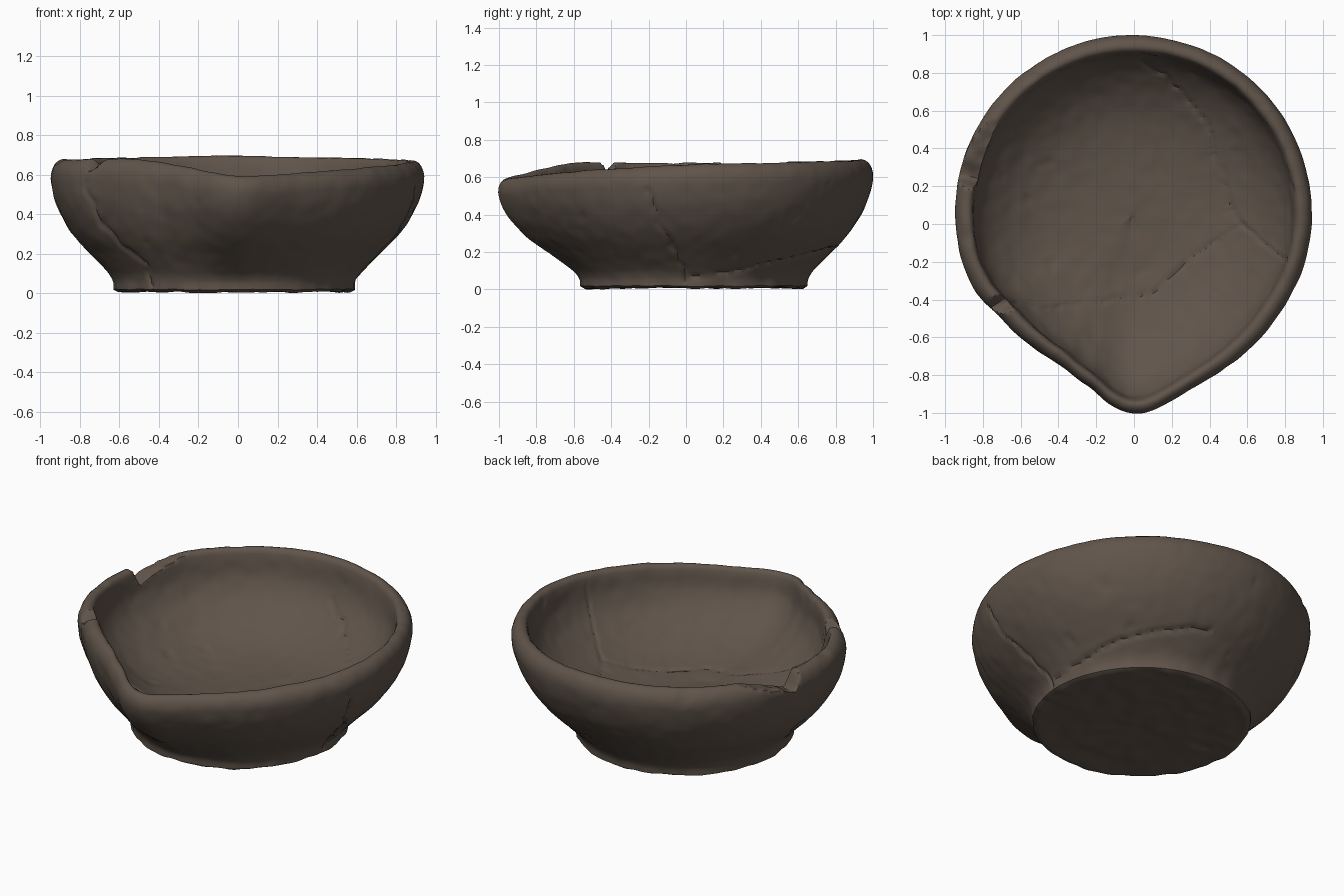
import bpy, bmesh, math
from mathutils import Vector, noise

if "Cube" in bpy.data.objects:
    bpy.data.objects.remove(bpy.data.objects["Cube"])

R0, FOOT, H0 = 0.945, 0.61, 0.675   # nominal belly radius, foot radius, rim height
SEG = 400


def linear(table, x):
    for (a, va), (b, vb) in zip(table, table[1:]):
        if x <= b:
            return va + (vb - va) * max(0.0, (x - a) / (b - a))
    return table[-1][1]


def ring_values(table, blur):
    """Table of (angle, value) sampled round the bowl and blurred by some degrees."""
    out = []
    for k in range(SEG):
        d = -180 + 360 * k / SEG
        out.append(sum(linear(table, (d + blur * j / 6 + 180) % 360 - 180)
                       for j in range(-6, 7)) / 13)
    return out


# Angle is measured from the spout (-y), positive towards +x
outline = ring_values([(-180, .944), (-75, .945), (-66, .935), (-60, .922), (-54.5, .893),
                       (-38.5, .886), (-26, .888), (-12.7, .953), (-6.2, 1.03), (0, 1.066),
                       (5, 1.054), (9, 1.022), (17.9, .975), (28.4, .955), (40, .943),
                       (56, .935), (75, .943), (180, .944)], 3)
rim_height = ring_values([(-180, .692), (-90, .672), (-40, .675), (-22, .65), (-5, .598),
                          (0, .588), (10, .593), (25, .612), (60, .642), (90, .665),
                          (180, .692)], 5)
# Chips in the rim: depth below rim against angle
chips = ring_values([(-128, -.02), (-118, .03), (-107, .08), (-102, .11), (-98, -.02),
                     (-60, -.02), (-56.5, .07), (-54, .06), (-51, -.02)], 0.5)

# Profile: underside, foot, belly, rim, inside wall, floor (radius, height)
profile = [(0, .012), (.3, .01), (.52, .006), (.585, .004), (.607, .015), (.61, .045),
           (.628, .085), (.665, .128), (.727, .19), (.812, .277), (.88, .375), (.925, .475),
           (.945, .575), (.937, .63), (.915, .662), (.885, .675), (.86, .662),
           (.849, .62), (.832, .52), (.785, .43), (.71, .355), (.62, .292), (.48, .232),
           (.28, .195), (0, .183)]


def resample(pts, step):
    """Catmull-Rom curve through pts, about one point every step; keeps segment index."""
    p = [Vector(q) for q in pts]
    p = [p[0]] + p + [p[-1]]
    out = []
    for i in range(1, len(p) - 2):
        a, b, c, d = p[i - 1:i + 3]
        n = max(1, round((c - b).length / step))
        for k in range(n):
            t = k / n
            q = 0.5 * (2 * b + (c - a) * t + (2 * a - 5 * b + 4 * c - d) * t * t
                       + (3 * b - a - 3 * c + d) * t ** 3)
            out.append((max(q.x, 0), q.y, i - 1))
    return out


rows = resample(profile, 0.018)[1:]
BELLY = 12        # profile index of the widest point


def place(r, z, seg, k):
    deg = -180 + 360 * k / SEG
    R, h = outline[k], rim_height[k]
    if seg >= BELLY:
        # the wall is thinner at the spout
        thin = min(1, max(0, (.945 - r) / .08)) * min(1, r / .8)
        r = r * R / R0 + 0.03 * thin * math.exp(-(deg / 30) ** 2)
    elif r > FOOT:
        r = FOOT + (R - FOOT) * (r - FOOT) / (R0 - FOOT)
    w = min(1, max(0, z / H0))
    z *= 1 + (h / H0 - 1) * w
    a = math.radians(deg)
    x = r * math.sin(a) - 0.02 * (1 - w)
    y = -r * math.cos(a) + 0.04 + 0.017 * w
    cut = h - chips[k] + 0.012 * noise.noise((x * 16, y * 16, 3))
    if z > cut and (-127 < deg < -98 or -60 < deg < -51):
        z = cut
    return Vector((x, y, z))


# Hairline cracks: (inside?, projected axes, side test, path)
cracks = [
    (False, (1, 2), (0, 1), [(-.2, .54), (-.17, .46), (-.15, .36), (-.06, .2), (-.02, .12), (0, .04)]),
    (False, (1, 2), (0, 1), [(.02, .06), (.2, .085), (.35, .12), (.55, .16), (.8, .22)]),
    (False, (0, 2), (1, -1), [(-.76, .57), (-.78, .52), (-.72, .45), (-.7, .35), (-.6, .25),
                              (-.47, .15), (-.43, .03)]),
    (True, (0, 1), None, [(.03, .86), (.16, .79), (.32, .61), (.41, .48), (.42, .37), (.48, .24),
                          (.5, .1), (.57, 0), (.3, -.18), (.1, -.37), (-.2, -.41),
                          (-.5, -.45), (-.67, -.41)]),
    (True, (0, 1), None, [(.57, 0), (.68, -.1), (.8, -.19)]),
]


def distance(x, y, path):
    best = 9
    for (ax, ay), (bx, by) in zip(path, path[1:]):
        dx, dy = bx - ax, by - ay
        t = max(0, min(1, ((x - ax) * dx + (y - ay) * dy) / (dx * dx + dy * dy)))
        best = min(best, math.hypot(x - ax - t * dx, y - ay - t * dy))
    return best


# Bowl body: swept rings joined by quads
bm = bmesh.new()
rings, inside = [], []
for r, z, seg in rows:
    rings.append([bm.verts.new(place(r, z, seg, k)) for k in range(SEG)])
    inside += [seg >= BELLY + 3] * SEG
for lo, hi in zip(rings, rings[1:]):
    for k in range(SEG):
        n = (k + 1) % SEG
        bm.faces.new((lo[k], lo[n], hi[n], hi[k]))
for ring, z in ((rings[0], profile[0][1]), (rings[-1], profile[-1][1])):
    c = bm.verts.new((-0.015, 0.042, z))
    inside.append(z > .1)
    for k in range(SEG):
        bm.faces.new((ring[k], ring[(k + 1) % SEG], c))
bmesh.ops.recalc_face_normals(bm, faces=bm.faces)
bm.normal_update()

# Hand-made unevenness, worn foot edge and cracks
moves = []
for v, is_in in zip(bm.verts, inside):
    p = v.co
    d = 0.004 * noise.noise(p * 3.5) + 0.003 * noise.noise(p * 13)
    if p.z < 0.07 and not is_in:
        d += 0.01 * noise.noise(p * 9) * (1 - p.z / 0.07)
    pit = noise.noise(p * 8 + Vector((5, 2, 7)))
    if pit > 0.5:
        d -= 0.02 * (pit - 0.5)
    wob = 0.012 * noise.noise(p * 15)
    for c_in, (i, j), side, path in cracks:
        if c_in == is_in and (side is None or p[side[0]] * side[1] > 0.1):
            q = distance(p[i] + wob, p[j] + wob, path)
            if q < 0.013:
                d -= (0.009 if is_in else 0.012) * (1 - q / 0.013)
    moves.append(v.normal * d)
for v, m in zip(bm.verts, moves):
    v.co += m
low = min(v.co.z for v in bm.verts)
for v in bm.verts:
    v.co.z -= low

mesh = bpy.data.meshes.new("spouted_bowl")
bm.to_mesh(mesh)
bm.free()
bowl = bpy.data.objects.new("spouted_bowl", mesh)
bpy.context.collection.objects.link(bowl)

clay = bpy.data.materials.new("dark brown clay")
clay.diffuse_color = (0.118, 0.09, 0.07, 1)
clay.use_nodes = True
clay.node_tree.nodes["Principled BSDF"].inputs["Base Color"].default_value = clay.diffuse_color
mesh.materials.append(clay)

bpy.context.view_layer.objects.active = bowl
bowl.select_set(True)
bpy.ops.object.shade_smooth_by_angle(angle=math.radians(40))
